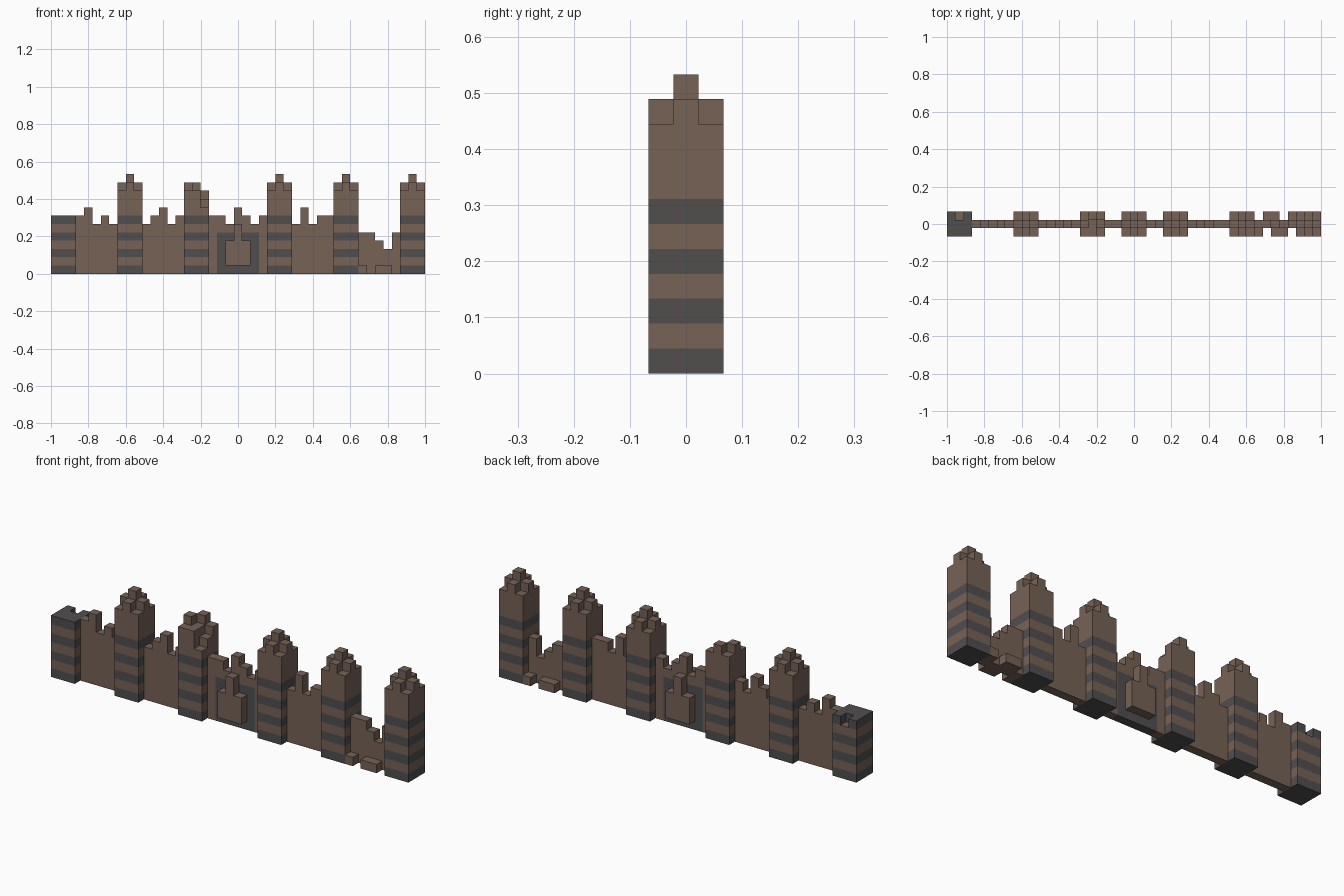
import bpy
import bmesh
from mathutils import Vector

if "Cube" in bpy.data.objects:
    bpy.data.objects.remove(bpy.data.objects["Cube"], do_unlink=True)

LENGTH = 45               # blocks along the wall
SIZE = 2 / LENGTH         # edge of one block
ORIGIN = Vector((-1, -1.5 * SIZE, 0))
FRONT, MID, BACK = range(3)


def material(name, color):
    mat = bpy.data.materials.new(name)
    mat.use_nodes = True
    mat.diffuse_color = (*color, 1)
    bsdf = mat.node_tree.nodes["Principled BSDF"]
    bsdf.inputs["Base Color"].default_value = (*color, 1)
    bsdf.inputs["Roughness"].default_value = 0.9
    return mat


MATERIALS = [material("brown_stone", (0.18, 0.122, 0.092)),
             material("dark_stone", (0.082, 0.076, 0.076))]

parts = {}


def stack(name, x, y, top, bottom=0):
    """Add one upright stack of blocks to a part."""
    parts.setdefault(name, set()).update((x, y, z) for z in range(bottom, top))


def tower(name, x, heights):
    """Tower of three by three stacks, heights given row by row from the front."""
    for y, row in enumerate(heights):
        for dx, top in enumerate(row):
            stack(name, x + dx, y, top)


def wall(name, x, heights):
    """Thin wall with a broken, uneven top."""
    for dx, top in enumerate(heights):
        stack(name, x + dx, MID, top)


# Towers: stepped tops, one crumbled and one cut low
crown = [(10, 11, 10), (11, 12, 11), (10, 11, 10)]
crumbled = [(10, 10, 8), (11, 10, 9), (10, 11, 10)]
low = [(7, 7, 7), (7, 7, 7), (7, 6, 7)]
tower("low_end_tower", 0, low)
tower("outer_right_tower", 8, crown)
tower("crumbled_tower", 16, crumbled)
tower("inner_left_tower", 26, crown)
tower("outer_left_tower", 34, crown)
tower("end_tower", 42, crown)

# Ruined walls between the towers
wall("outer_right_wall", 3, (7, 8, 6, 7, 6))
wall("inner_right_wall", 11, (6, 7, 8, 6, 7))
wall("gate_wall", 19, (7, 7, 6, 8, 7, 6, 7))
wall("inner_left_wall", 29, (6, 8, 6, 7, 7))
wall("collapsed_wall", 37, (5, 5, 4, 3, 5))

# Raised gate panels on both sides
for side, y in (("front", FRONT), ("back", BACK)):
    for x, top in ((21, 4), (22, 6), (23, 4)):
        stack(side + "_gate_panel", x, y, top, bottom=1)

# Fallen blocks beside the collapsed wall
for y, places in ((FRONT, (37, 39, 40)), (BACK, (38, 39, 41))):
    for x in places:
        stack("rubble", x, y, 1)


def is_dark(name, block):
    """Towers have dark bands on every other course; the gate has a dark surround."""
    x, y, z = block
    if name.endswith("tower"):
        return z < 7 and z % 2 == 0
    return name == "gate_wall" and 20 <= x <= 24 and z < 5


solid = set().union(*parts.values())


def build(name, blocks):
    """Make the exposed block faces of a part and merge the flat areas."""
    bm = bmesh.new()
    for block in sorted(blocks):
        centre = Vector(block) + Vector((0.5, 0.5, 0.5))
        for axis in range(3):
            for sign in (-1, 1):
                n = Vector((0, 0, 0))
                n[axis] = sign
                if tuple(int(b + d) for b, d in zip(block, n)) in solid:
                    continue
                u = Vector((0, 0, 0))
                u[(axis + 1) % 3] = 0.5
                v = n.cross(u)
                mid = centre + n / 2
                corners = (mid - u - v, mid + u - v, mid + u + v, mid - u + v)
                face = bm.faces.new([bm.verts.new(c * SIZE + ORIGIN) for c in corners])
                face.material_index = int(is_dark(name, block))
    bmesh.ops.remove_doubles(bm, verts=bm.verts, dist=SIZE / 100)
    bmesh.ops.dissolve_limit(bm, angle_limit=0.01, verts=bm.verts, edges=bm.edges,
                             delimit={'MATERIAL'})
    mesh = bpy.data.meshes.new(name)
    bm.to_mesh(mesh)
    bm.free()
    for mat in MATERIALS:
        mesh.materials.append(mat)
    obj = bpy.data.objects.new(name, mesh)
    bpy.context.collection.objects.link(obj)


for part_name, part_blocks in parts.items():
    build(part_name, part_blocks)
